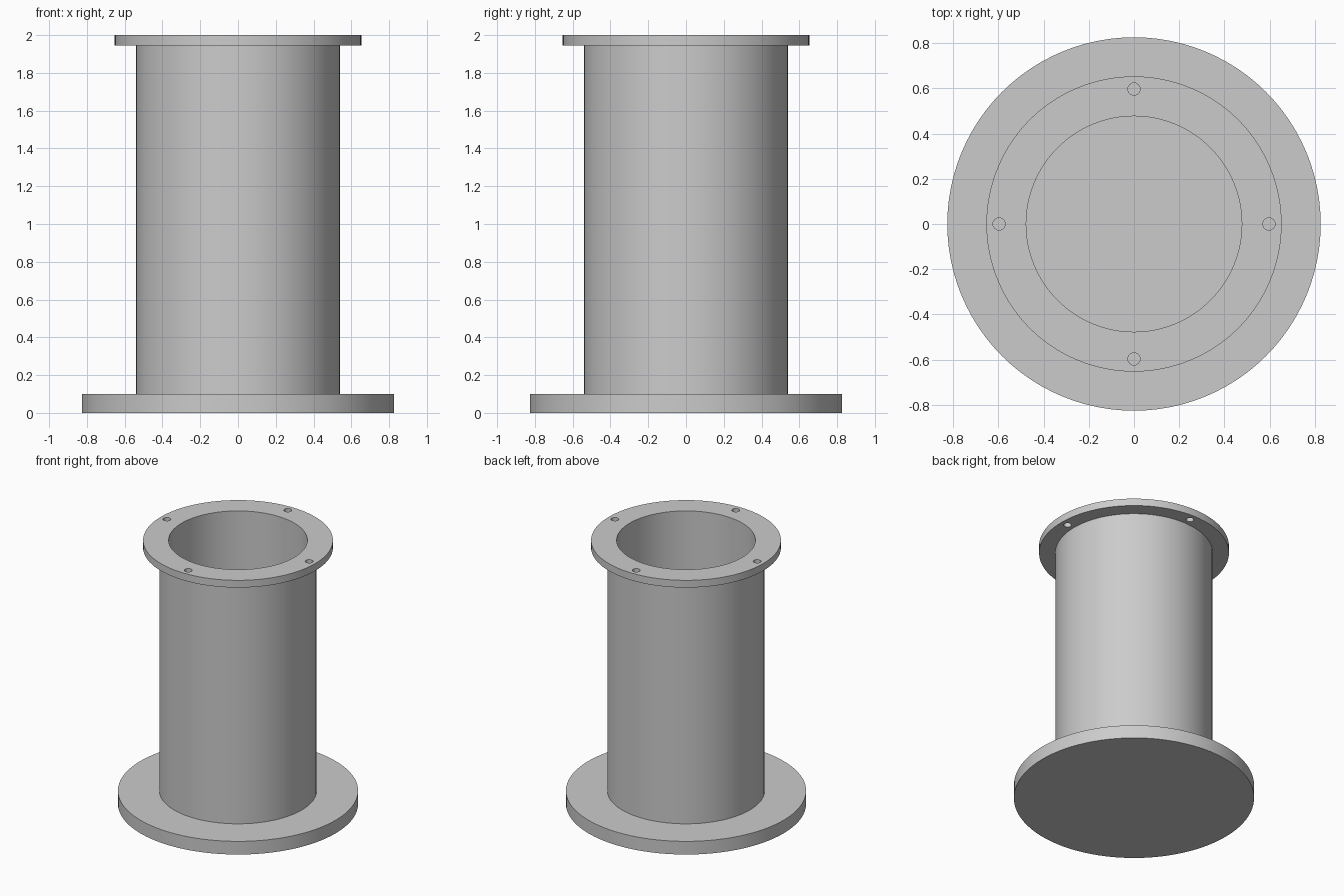
import bpy
import bmesh
import math
from mathutils import Matrix, Vector

if "Cube" in bpy.data.objects:
    bpy.data.objects.remove(bpy.data.objects["Cube"], do_unlink=True)

SEGMENTS = 96
BASE_RADIUS, BASE_TOP = 0.826, 0.1
OUTER, INNER = 0.541, 0.477
FLANGE_RADIUS, FLANGE_BOTTOM, TOP = 0.653, 1.945, 2.0
HOLE_CIRCLE, HOLE_RADIUS = 0.597, 0.027

grey = bpy.data.materials.new("plain grey")
grey.use_nodes = True
colour = (0.6, 0.6, 0.6, 1)
grey.diffuse_color = colour
grey.node_tree.nodes["Principled BSDF"].inputs["Base Color"].default_value = colour


def add_object(name, bm):
    bmesh.ops.recalc_face_normals(bm, faces=bm.faces)
    mesh = bpy.data.meshes.new(name)
    bm.to_mesh(mesh)
    bm.free()
    mesh.materials.append(grey)
    obj = bpy.data.objects.new(name, mesh)
    bpy.context.collection.objects.link(obj)
    return obj


def add_cylinder(bm, radius, bottom, top, segments, x=0, y=0):
    bmesh.ops.create_cone(
        bm, cap_ends=True, segments=segments, radius1=radius, radius2=radius,
        depth=top - bottom,
        matrix=Matrix.Translation((x, y, (bottom + top) / 2)))


def smooth(obj):
    bpy.ops.object.select_all(action="DESELECT")
    obj.select_set(True)
    bpy.context.view_layer.objects.active = obj
    bpy.ops.object.shade_smooth_by_angle(angle=math.radians(30))


# Solid round base plate
bm = bmesh.new()
add_cylinder(bm, BASE_RADIUS, 0, BASE_TOP, SEGMENTS)
smooth(add_object("base_plate", bm))

# Hollow tube with its top flange, turned from one closed profile
profile = [(INNER, BASE_TOP / 2), (OUTER, BASE_TOP / 2), (OUTER, FLANGE_BOTTOM),
           (FLANGE_RADIUS, FLANGE_BOTTOM), (FLANGE_RADIUS, TOP), (INNER, TOP)]
bm = bmesh.new()
verts = [bm.verts.new((r, 0, z)) for r, z in profile]
edges = [bm.edges.new((v, verts[i - 1])) for i, v in enumerate(verts)]
bmesh.ops.spin(bm, geom=verts + edges, cent=Vector(), axis=(0, 0, 1),
               angle=math.tau, steps=SEGMENTS, use_merge=True)
bmesh.ops.remove_doubles(bm, verts=bm.verts, dist=0.0001)
tube = add_object("flanged_tube", bm)

# Four bolt holes through the flange
bm = bmesh.new()
for i in range(4):
    angle = i * math.pi / 2
    add_cylinder(bm, HOLE_RADIUS, FLANGE_BOTTOM - 0.05, TOP + 0.05, 32,
                 HOLE_CIRCLE * math.cos(angle), HOLE_CIRCLE * math.sin(angle))
cutter = add_object("bolt_hole_cutter", bm)
cutter.hide_render = True

cut = tube.modifiers.new("bolt holes", "BOOLEAN")
cut.operation = "DIFFERENCE"
cut.solver = "EXACT"
cut.object = cutter
bpy.context.view_layer.objects.active = tube
bpy.ops.object.modifier_apply(modifier=cut.name)
bpy.data.objects.remove(cutter, do_unlink=True)
smooth(tube)
